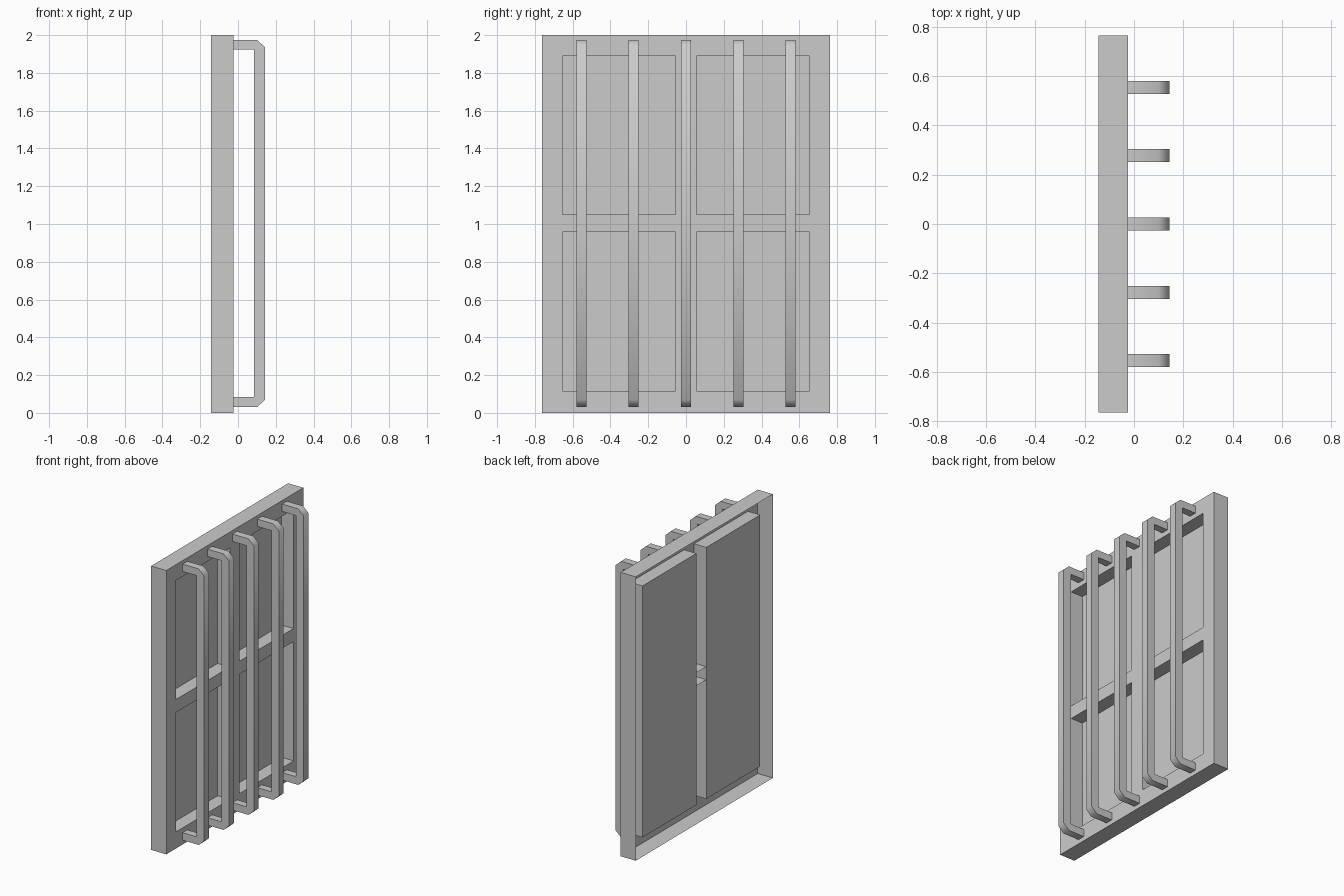
import bpy, bmesh
from mathutils import Vector

if "Cube" in bpy.data.objects:
    bpy.data.objects.remove(bpy.data.objects["Cube"])

FRONT, BACK, PANE = -0.025, -0.143, -0.12
HALF_W, HEIGHT = 0.763, 2.0
Y_OUT, Y_IN = 0.655, 0.055          # window opening, measured from centre
Z_LOW, Z_HIGH = 0.117, 1.889


def finish(name, bm):
    bmesh.ops.remove_doubles(bm, verts=bm.verts, dist=1e-5)
    mesh = bpy.data.meshes.new(name)
    bm.to_mesh(mesh)
    bm.free()
    obj = bpy.data.objects.new(name, mesh)
    bpy.context.collection.objects.link(obj)
    return obj


def open_box(bm, x0, x1, y0, y1, z0, z1, drop):
    """Box shell without the faces whose normals are listed in drop."""
    verts = bmesh.ops.create_cube(bm, size=1)["verts"]
    for v in verts:
        v.co = ((x0 + x1) / 2 + v.co.x * (x1 - x0),
                (y0 + y1) / 2 + v.co.y * (y1 - y0),
                (z0 + z1) / 2 + v.co.z * (z1 - z0))
    faces = list({f for v in verts for f in v.link_faces})
    for f in faces:
        f.normal_update()
    gone = [f for f in faces if any(f.normal.dot(Vector(d)) > 0.9 for d in drop)]
    bmesh.ops.delete(bm, geom=gone, context='FACES')
    return [f for f in faces if f.is_valid]


# Outer frame: hollow at the back, front plate pierced by two tall openings
bm = bmesh.new()
open_box(bm, BACK, FRONT, -HALF_W, HALF_W, 0, HEIGHT, [(1, 0, 0), (-1, 0, 0)])
ys = [-HALF_W, -Y_OUT, -Y_IN, Y_IN, Y_OUT, HALF_W]
zs = [0, Z_LOW, Z_HIGH, HEIGHT]
for i in range(5):
    for j in range(3):
        if j == 1 and i in (1, 3):
            continue
        y0, y1, z0, z1 = ys[i], ys[i + 1], zs[j], zs[j + 1]
        bm.faces.new([bm.verts.new((FRONT, y, z)) for y, z in
                      ((y0, z0), (y1, z0), (y1, z1), (y0, z1))])
finish("window_frame", bm)

# Recessed panes: trays open to the front
for side, y0, y1 in (("left", -Y_OUT, -Y_IN), ("right", Y_IN, Y_OUT)):
    bm = bmesh.new()
    tray = open_box(bm, PANE, FRONT, y0, y1, Z_LOW, Z_HIGH, [(1, 0, 0)])
    bmesh.ops.reverse_faces(bm, faces=tray)
    finish("window_pane_" + side, bm)

# Crossbar: open channel running behind the centre post
bm = bmesh.new()
open_box(bm, PANE, FRONT - 0.001, -Y_OUT, Y_OUT, 0.957, 1.049,
         [(-1, 0, 0), (0, 1, 0), (0, -1, 0)])
finish("crossbar", bm)

# Security bars: bent profile with chamfered outer corners
profile = [(FRONT, 0.03), (0.10, 0.03), (0.143, 0.069), (0.143, 1.936),
           (0.10, 1.975), (FRONT, 1.975), (FRONT, 1.923), (0.084, 1.923),
           (0.084, 0.083), (FRONT, 0.083)]
BAR_W = 0.053
for n in range(-2, 3):
    bm = bmesh.new()
    y = n * 0.277
    rings = [[bm.verts.new((x, y + s * BAR_W / 2, z)) for x, z in profile]
             for s in (-1, 1)]
    a, b = rings
    # side faces split into top arm, upright and bottom arm, plus the rim
    for k in range(10):
        m = (k + 1) % 10
        if k not in (5, 9):
            bm.faces.new((a[k], b[k], b[m], a[m]))
    for r in rings:
        for ids in ((0, 1, 8, 9), (1, 2, 8), (2, 3, 7, 8), (3, 4, 7), (4, 5, 6, 7)):
            bm.faces.new([r[i] for i in ids])
    bmesh.ops.recalc_face_normals(bm, faces=bm.faces)
    bar = finish("security_bar_%d" % (n + 3), bm)
    bpy.ops.object.select_all(action='DESELECT')
    bar.select_set(True)
    bpy.context.view_layer.objects.active = bar
    bpy.ops.object.shade_smooth_by_angle(angle=1.0)
